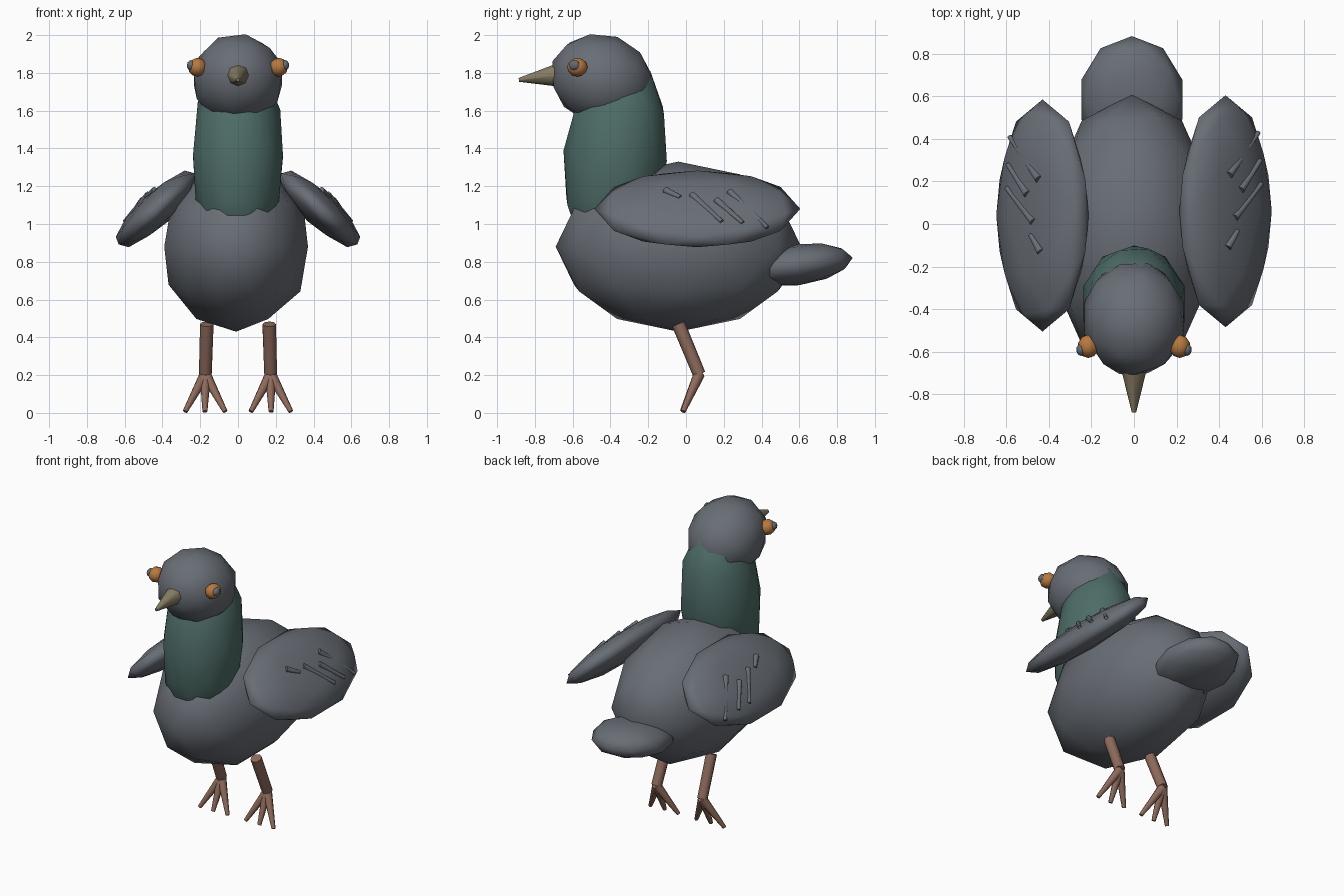
import bpy, bmesh
from math import radians, sqrt
from mathutils import Matrix, Vector

cube = bpy.data.objects.get("Cube")
if cube:
    bpy.data.objects.remove(cube, do_unlink=True)


def material(name, rgb):
    m = bpy.data.materials.new(name)
    m.use_nodes = True
    m.diffuse_color = (*rgb, 1)
    m.node_tree.nodes["Principled BSDF"].inputs["Base Color"].default_value = (*rgb, 1)
    return m


GREY = material("slate grey", (0.14, 0.155, 0.18))
TEAL = material("dark teal", (0.075, 0.15, 0.135))
ORANGE = material("orange", (0.47, 0.19, 0.05))
PUPIL = material("pupil grey", (0.13, 0.15, 0.18))
HORN = material("horn", (0.24, 0.2, 0.125))
LEG = material("leg brown", (0.27, 0.145, 0.105))


def finish(name, bm, mat):
    """Turn a bmesh into a smooth shaded object."""
    bmesh.ops.recalc_face_normals(bm, faces=bm.faces[:])
    for f in bm.faces:
        f.smooth = len(f.verts) < 5
    mesh = bpy.data.meshes.new(name)
    bm.to_mesh(mesh)
    bm.free()
    mesh.materials.append(mat)
    obj = bpy.data.objects.new(name, mesh)
    bpy.context.collection.objects.link(obj)
    return obj


def ball(name, mat, matrix, radii, detail=2):
    """Faceted ellipsoid placed by a matrix."""
    bm = bmesh.new()
    bmesh.ops.create_icosphere(bm, subdivisions=detail, radius=1,
                               matrix=matrix @ Matrix.Diagonal((*radii, 1)))
    return finish(name, bm, mat)


def taper(name, mat, start, end, r1, r2, sides=8):
    """Tapered rod between two points."""
    a, b = Vector(start), Vector(end)
    turn = (b - a).to_track_quat("Z", "Y").to_matrix().to_4x4()
    bm = bmesh.new()
    bmesh.ops.create_cone(bm, cap_ends=True, segments=sides, radius1=r1, radius2=r2,
                          depth=(b - a).length,
                          matrix=Matrix.Translation((a + b) / 2) @ turn)
    return finish(name, bm, mat)


def place(x, y, z, tilt=0, axis="X"):
    return Matrix.Translation((x, y, z)) @ Matrix.Rotation(radians(tilt), 4, axis)


# Body, neck, head, tail and beak
ball("body", GREY, place(-0.01, -0.04, 0.88), (0.4, 0.65, 0.45))
ball("neck", TEAL, place(0, -0.375, 1.36, -6), (0.25, 0.275, 0.55))
ball("head", GREY, place(0, -0.445, 1.765, -20), (0.245, 0.28, 0.24))
ball("tail", GREY, place(-0.01, 0.585, 0.785, 7), (0.25, 0.3, 0.11))
taper("beak", HORN, (0, -0.66, 1.79), (0, -0.885, 1.763), 0.066, 0.01)

# Wing: ellipsoid sloping outward, with slim feather ridges on top
WING = (0.29, 0.545, 0.09)
RIDGES = [((0.18, 0.37), (-0.05, 0.17)), ((0.17, 0.24), (0.02, 0.1)),
          ((0.17, 0.13), (-0.02, -0.03)), ((0.0, -0.09), (-0.06, -0.17))]


def on_wing(u, v):
    lift = 1 - (u / WING[0]) ** 2 - (v / WING[1]) ** 2
    return Vector((u, v, 0.95 * WING[2] * sqrt(max(lift, 0))))


for side, s in (("left", 1), ("right", -1)):
    mirror = Matrix.Diagonal((s, 1, 1, 1))
    slope = mirror @ place(0.43, 0.06 if s > 0 else 0.04, 1.08, 43, "Y")
    ball(side + "_wing", GREY, slope, WING)
    for i, (a, b) in enumerate(RIDGES):
        taper(f"{side}_feather_ridge_{i + 1}", GREY, slope @ on_wing(*a),
              slope @ on_wing(*b), 0.012, 0.02, 6)

    # Eye
    ball(side + "_eye", ORANGE, place(s * 0.215, -0.575, 1.83), (0.05, 0.055, 0.05))
    ball(side + "_pupil", PUPIL, place(s * 0.249, -0.59, 1.84), (0.022, 0.03, 0.028))

    # Leg with three spread toes
    ankle = (s * 0.173, 0.07, 0.205)
    taper(side + "_leg", LEG, (s * 0.165, -0.04, 0.47), ankle, 0.036, 0.034)
    for toe, x, y in (("inner", 0.068, -0.015), ("middle", 0.175, -0.02),
                      ("outer", 0.28, -0.015)):
        taper(f"{side}_{toe}_toe", LEG, ankle, (s * x, y, 0.007), 0.03, 0.013)
